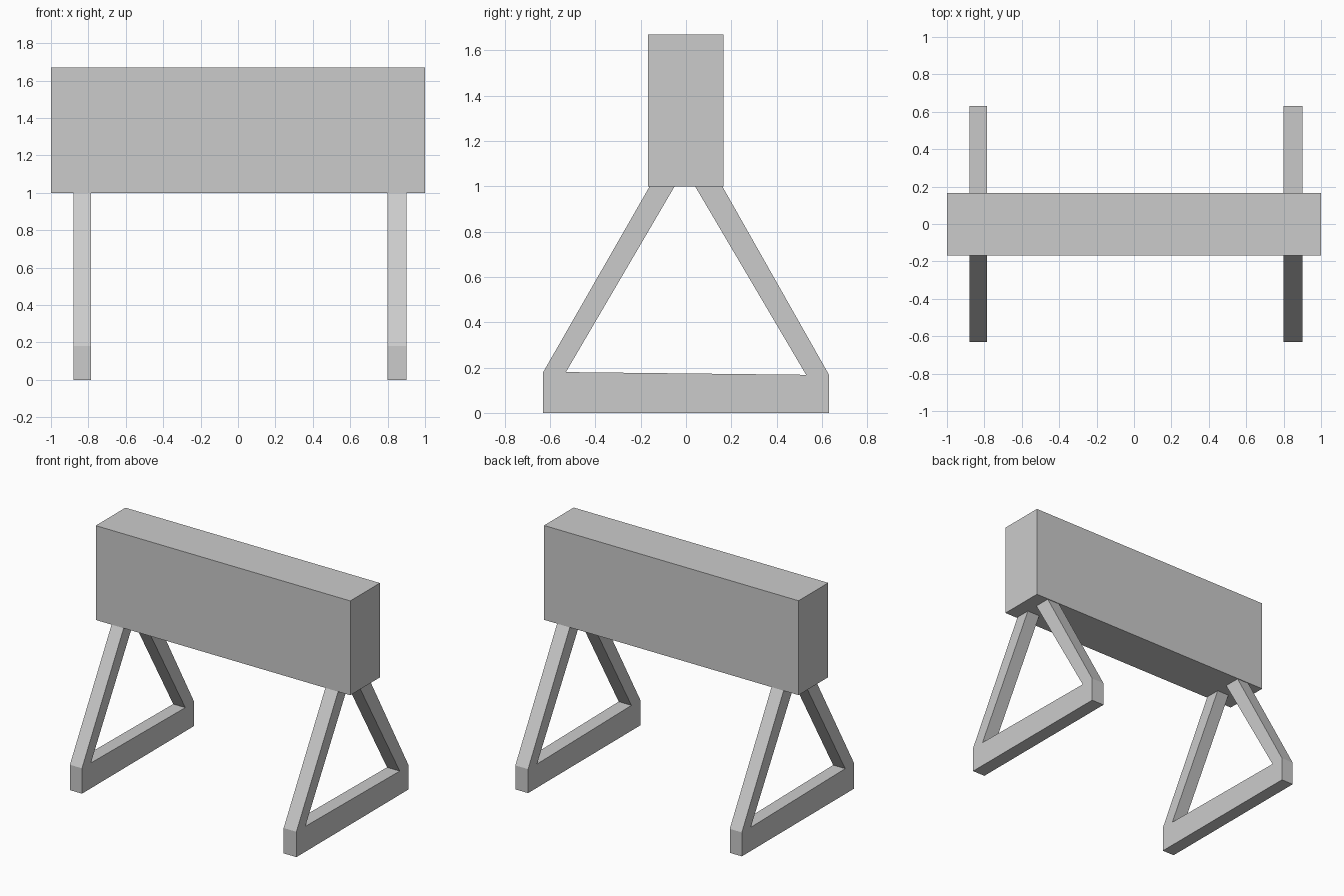
import bpy
import bmesh

if "Cube" in bpy.data.objects:
    bpy.data.objects.remove(bpy.data.objects["Cube"])


def add_object(name, bm):
    bmesh.ops.recalc_face_normals(bm, faces=bm.faces)
    mesh = bpy.data.meshes.new(name)
    bm.to_mesh(mesh)
    bm.free()
    obj = bpy.data.objects.new(name, mesh)
    bpy.context.collection.objects.link(obj)
    return obj


def box(name, lo, hi):
    bm = bmesh.new()
    bmesh.ops.create_cube(bm, size=1)
    for v in bm.verts:
        v.co = [(a + b) / 2 + c * (b - a) for a, b, c in zip(lo, hi, v.co)]
    return add_object(name, bm)


def extrude_profile(name, profile, x0, x1):
    # Closed (y, z) outline extruded along x
    bm = bmesh.new()
    face = bm.faces.new([bm.verts.new((x0, y, z)) for y, z in profile])
    ext = bmesh.ops.extrude_face_region(bm, geom=[face], use_keep_orig=True)
    moved = [g for g in ext["geom"] if isinstance(g, bmesh.types.BMVert)]
    bmesh.ops.translate(bm, verts=moved, vec=(x1 - x0, 0, 0))
    return add_object(name, bm)


# Deep upper beam
box("beam", (-1, -0.168, 1.0), (1, 0.165, 1.67))

# Trestle outline: foot bar with two slanted struts
trestle = [
    (-0.63, 0), (0.63, 0), (0.63, 0.17), (0.16, 1.0), (0.04, 1.0),
    (0.53, 0.168), (-0.53, 0.18), (-0.05, 1.0), (-0.16, 1.0), (-0.63, 0.18),
]

# One trestle near each end of the beam
for name, x0, x1 in (("left_trestle", -0.88, -0.785), ("right_trestle", 0.80, 0.90)):
    extrude_profile(name, trestle, x0, x1)
